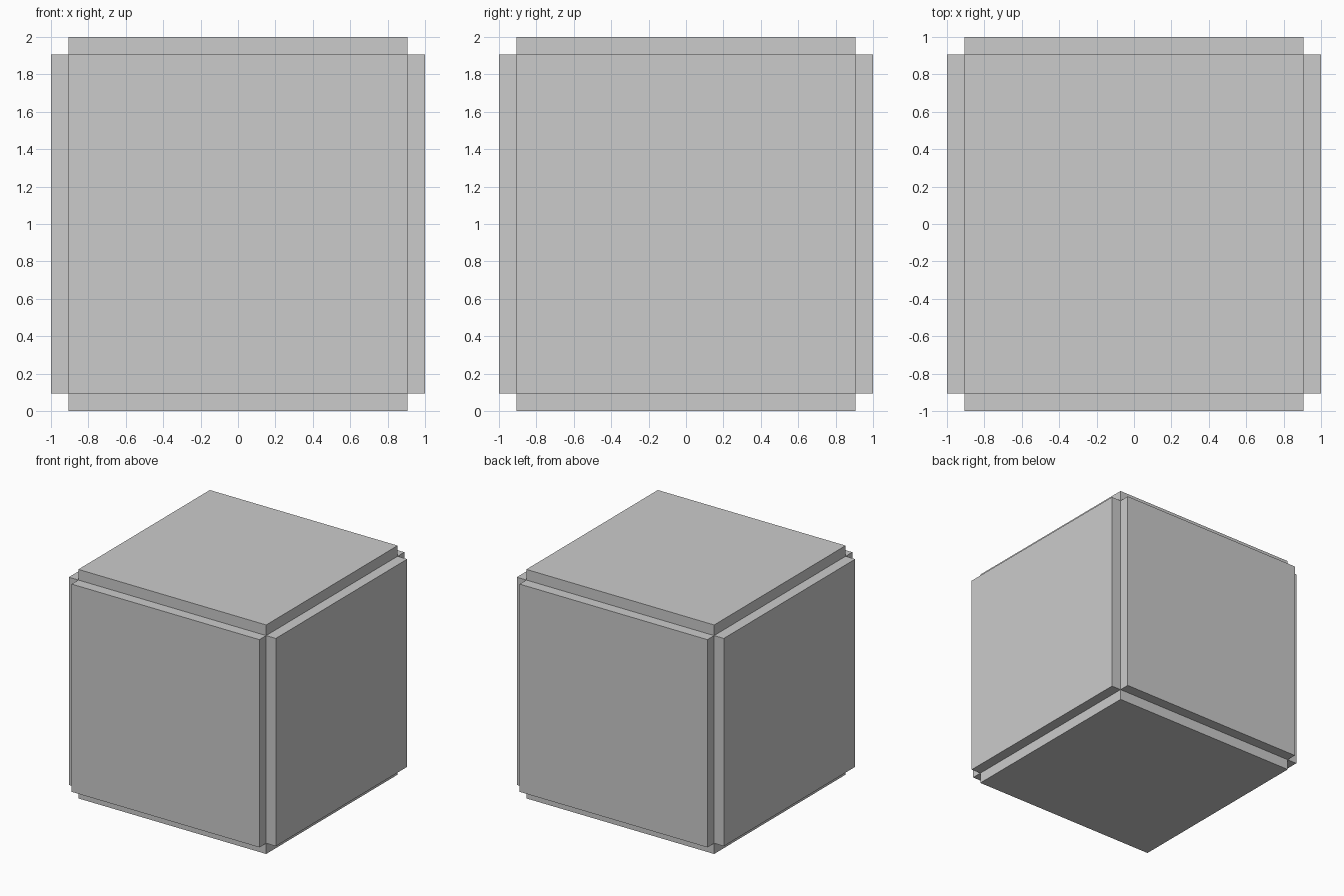
import bpy, bmesh

if "Cube" in bpy.data.objects:
    bpy.data.objects.remove(bpy.data.objects["Cube"])

CORE = 0.907          # half size of the inner cube
RAISE = 1.0 - CORE    # how far each face panel stands out

# Core cube whose six faces are each raised straight outwards
bm = bmesh.new()
bmesh.ops.create_cube(bm, size=2 * CORE)
for face in list(bm.faces):
    normal = face.normal.copy()
    raised = bmesh.ops.extrude_discrete_faces(bm, faces=[face])["faces"][0]
    bmesh.ops.translate(bm, verts=raised.verts, vec=normal * RAISE)
bmesh.ops.recalc_face_normals(bm, faces=bm.faces)
bmesh.ops.translate(bm, verts=bm.verts, vec=(0, 0, 1))

mesh = bpy.data.meshes.new("panelled_cube")
bm.to_mesh(mesh)
bm.free()
cube = bpy.data.objects.new("panelled_cube", mesh)
bpy.context.collection.objects.link(cube)
